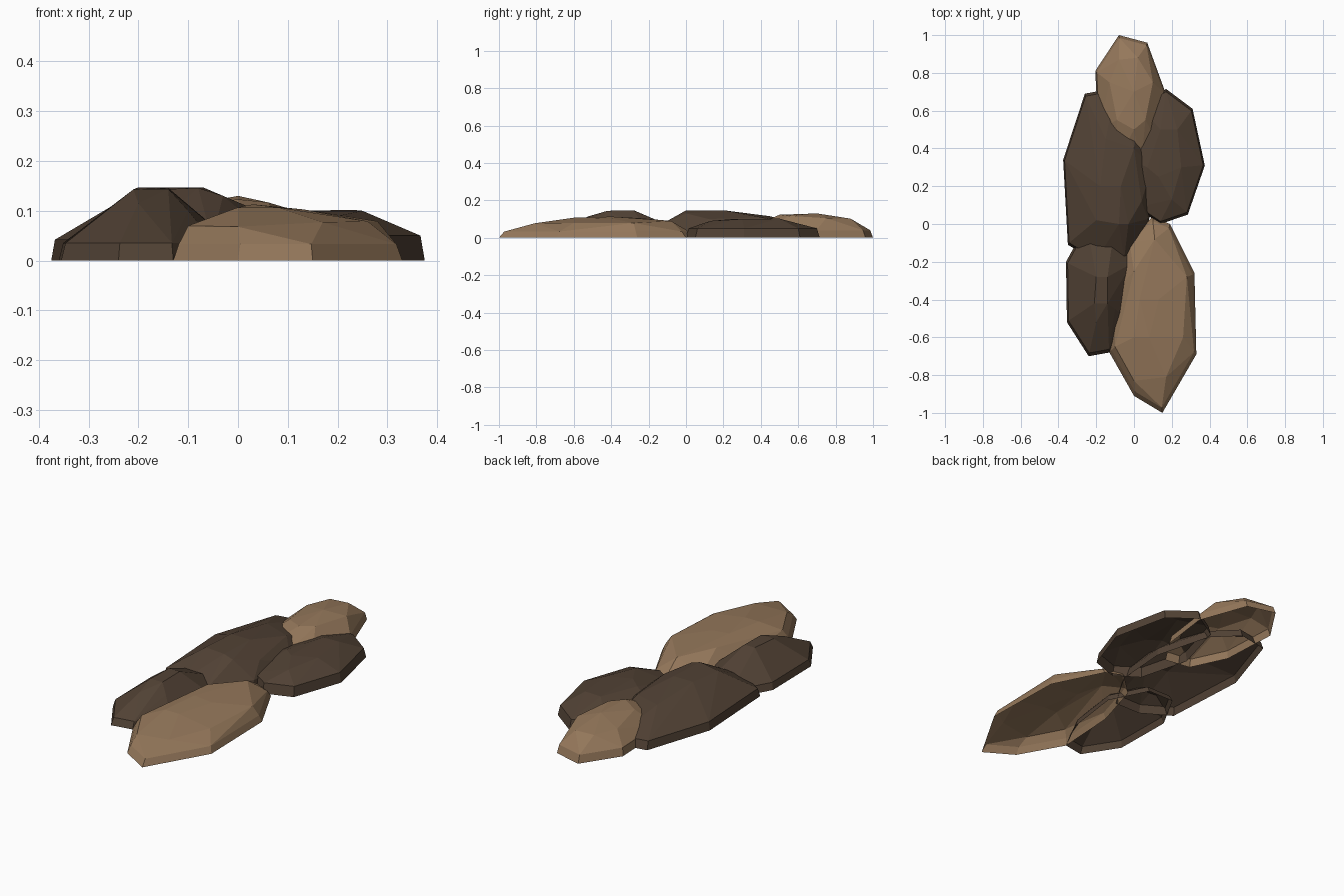
import bpy, bmesh, math

if "Cube" in bpy.data.objects:
    bpy.data.objects.remove(bpy.data.objects["Cube"])


def material(name, rgb):
    m = bpy.data.materials.new(name)
    m.diffuse_color = (*rgb, 1)
    m.use_nodes = True
    m.node_tree.nodes["Principled BSDF"].inputs["Base Color"].default_value = m.diffuse_color
    return m


tan = material("tan stone", (0.30, 0.187, 0.104))
dark = material("dark brown stone", (0.083, 0.054, 0.035))


def rock(name, mat, outline, wall, inset, crown):
    """Faceted hollow boulder: hull of base outline, short steep wall and crown points."""
    cx = sum(p[0] for p in outline) / len(outline)
    cy = sum(p[1] for p in outline) / len(outline)
    bm = bmesh.new()
    for x, y in outline:
        bm.verts.new((x, y, 0))
        bm.verts.new((cx + (x - cx) * inset, cy + (y - cy) * inset, wall))
    for p in crown:
        bm.verts.new(p)
    bmesh.ops.convex_hull(bm, input=bm.verts[:])
    bmesh.ops.delete(bm, geom=[v for v in bm.verts if not v.link_faces], context='VERTS')
    bmesh.ops.recalc_face_normals(bm, faces=bm.faces[:])
    bm.normal_update()
    # open underside
    under = [f for f in bm.faces if f.normal.z < -0.5]
    bmesh.ops.delete(bm, geom=under, context='FACES')
    bmesh.ops.dissolve_limit(bm, angle_limit=math.radians(3), verts=bm.verts[:], edges=bm.edges[:])
    me = bpy.data.meshes.new(name)
    bm.to_mesh(me)
    bm.free()
    me.materials.append(mat)
    ob = bpy.data.objects.new(name, me)
    bpy.context.collection.objects.link(ob)
    return ob


# long light boulder at the front
rock("front_light_rock", tan,
     [(.15, -1), (.33, -.69), (.32, -.26), (.19, 0), (.1, .04),
      (-.03, -.08), (-.11, -.35), (-.13, -.68), (0, -.91)], .033, .95,
     [(0, -.83, .068), (.17, -.81, .077), (.26, -.6, .079), (.28, -.28, .079),
      (0, -.6, .107), (.08, -.6, .107), (.03, -.4, .113), (.13, -.4, .103),
      (.11, -.08, .09), (0, -.25, .105), (-.1, -.65, .07)])

# dark boulder at the front left
rock("front_dark_rock", dark,
     [(-.24, -.7), (-.13, -.68), (-.04, -.5), (0, -.2), (-.1, 0),
      (-.25, 0), (-.36, -.2), (-.355, -.52)], .035, .95,
     [(-.28, -.45, .084), (-.28, -.25, .084), (-.21, -.42, .143), (-.2, -.28, .147),
      (-.14, -.28, .146), (-.14, -.42, .144), (-.1, -.45, .1), (-.09, -.25, .105),
      (-.2, -.52, .115)])

# large dark boulder in the middle
rock("middle_dark_rock", dark,
     [(-.26, .69), (-.1, .72), (.02, .6), (.1, .3), (.08, .02),
      (-.05, -.2), (-.2, -.2), (-.35, -.11), (-.375, .34)], .042, .97,
     [(-.2, .02, .141), (-.08, 0, .146), (-.18, .2, .147), (-.07, .2, .147),
      (-.03, 0, .13), (-.15, .45, .115), (0, .4, .11), (.04, .12, .1)])

# dark boulder at the right
rock("right_dark_rock", dark,
     [(.17, .715), (.31, .61), (.375, .31), (.285, .05), (.14, 0),
      (.02, .08), (-.05, .35), (.03, .63)], .05, .96,
     [(.13, .25, .1), (.25, .3, .1), (.14, .5, .1), (.23, .5, .102),
      (.2, .13, .09), (.07, .3, .095)])

# light boulder at the back
rock("back_light_rock", tan,
     [(-.08, 1), (.07, .96), (.165, .7), (.13, .43), (.04, .29),
      (-.1, .31), (-.19, .5), (-.205, .81)], .04, .96,
     [(-.08, .87, .1), (.02, .88, .102), (-.13, .75, .1), (0, .7, .13),
      (0, .5, .123), (.1, .75, .105), (-.09, .55, .113), (.06, .55, .117)])
